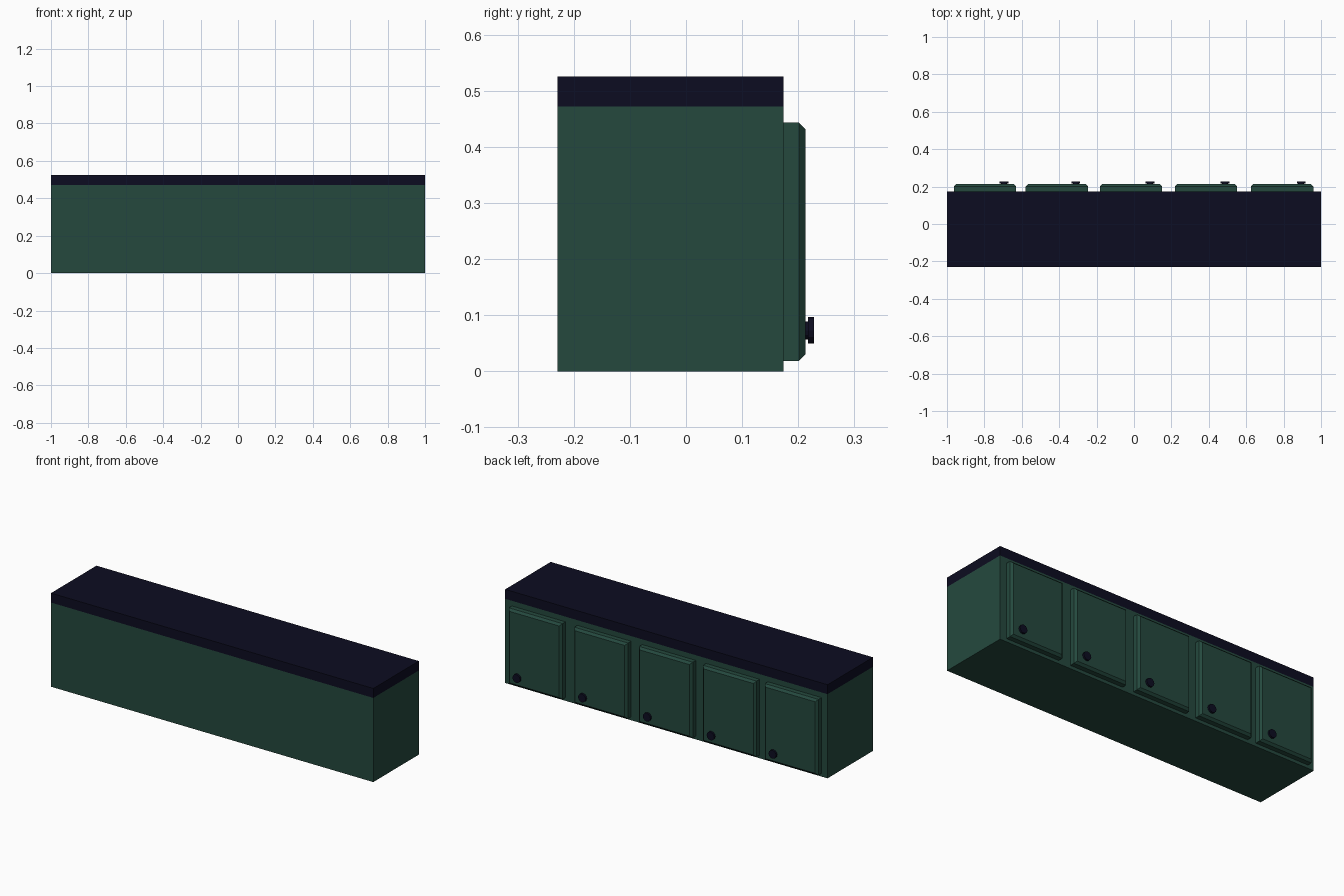
import bpy, bmesh, math
from mathutils import Matrix

if "Cube" in bpy.data.objects:
    bpy.data.objects.remove(bpy.data.objects["Cube"])


def material(name, rgb):
    m = bpy.data.materials.new(name)
    m.diffuse_color = (*rgb, 1)
    m.use_nodes = True
    m.node_tree.nodes["Principled BSDF"].inputs["Base Color"].default_value = m.diffuse_color
    return m


GREEN = material("dark green paint", (0.018, 0.066, 0.048))
NAVY = material("near black navy", (0.0038, 0.0038, 0.015))


def finish(name, bm, mat):
    bmesh.ops.recalc_face_normals(bm, faces=bm.faces)
    me = bpy.data.meshes.new(name)
    bm.to_mesh(me)
    bm.free()
    me.materials.append(mat)
    ob = bpy.data.objects.new(name, me)
    bpy.context.collection.objects.link(ob)
    return ob


def box_bm(lo, hi):
    bm = bmesh.new()
    bmesh.ops.create_cube(bm, size=1)
    for v in bm.verts:
        for i in range(3):
            v.co[i] = lo[i] if v.co[i] < 0 else hi[i]
    return bm


# Cabinet body and worktop
finish("cabinet_body", box_bm((-1, -0.229, 0), (1, 0.174, 0.472)), GREEN)
finish("worktop", box_bm((-1, -0.229, 0.472), (1, 0.174, 0.525)), NAVY)


# Door panel with a chamfered outer face
def door(name, x):
    bm = box_bm((x, 0.174, 0.018), (x + 0.333, 0.213, 0.443))
    rim = [e for e in bm.edges if all(v.co.y > 0.2 for v in e.verts)]
    bmesh.ops.bevel(bm, geom=rim, offset=0.012, segments=1, affect='EDGES')
    finish(name, bm, GREEN)


# Round knob: short stem and flat head
def knob(name, x, z):
    bm = bmesh.new()
    for r, y0, y1 in ((0.016, 0.212, 0.218), (0.0235, 0.217, 0.228)):
        mat = Matrix.Translation((x, (y0 + y1) / 2, z)) @ Matrix.Rotation(math.pi / 2, 4, 'X')
        bmesh.ops.create_cone(bm, cap_ends=True, segments=12, radius1=r, radius2=r,
                              depth=y1 - y0, matrix=mat)
    finish(name, bm, NAVY)


for i, x in enumerate((-0.963, -0.579, -0.183, 0.219, 0.626)):
    door(f"door_{i + 1}", x)
    knob(f"knob_{i + 1}", x + 0.268, 0.073)
